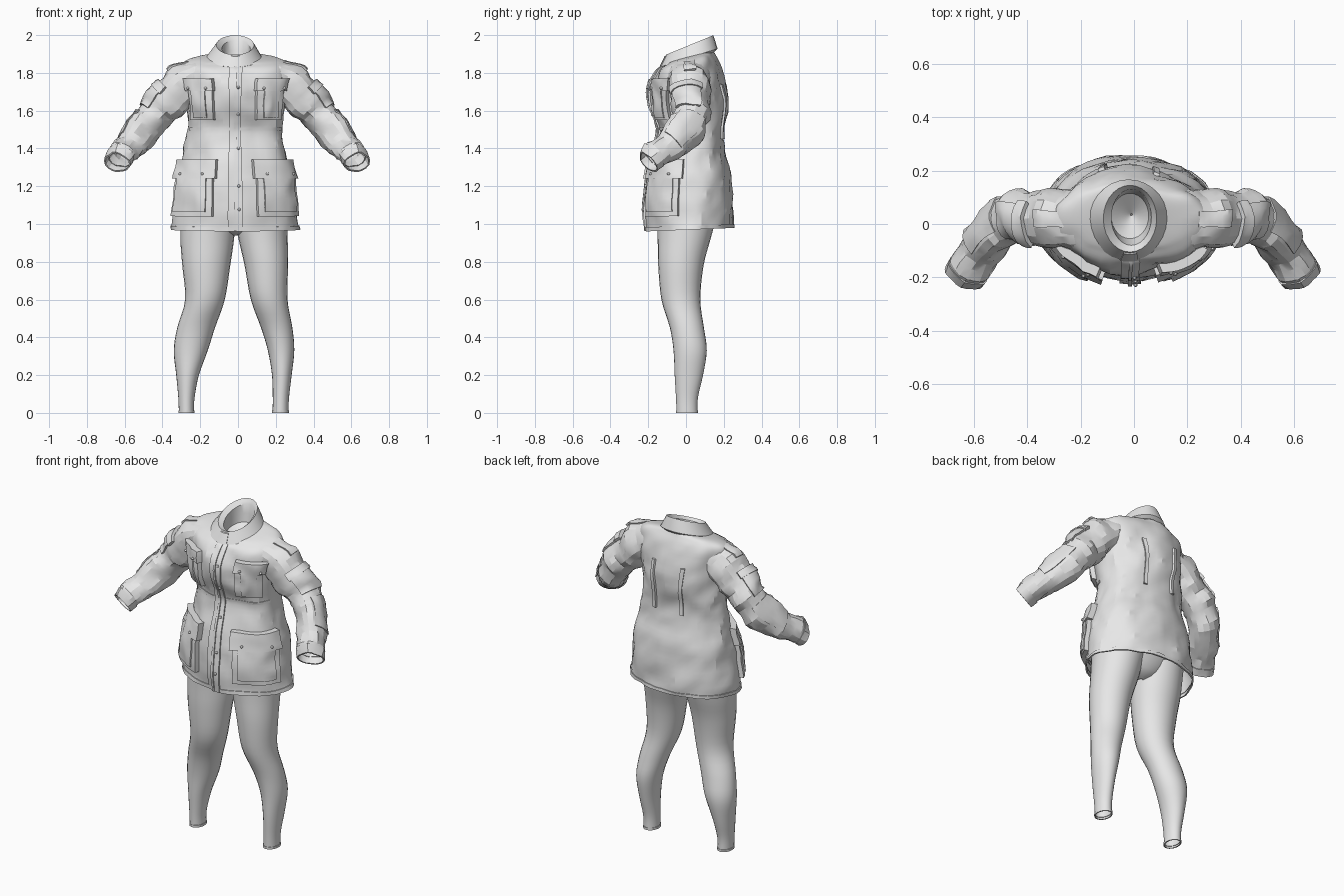
import bpy, bmesh
from math import sin, cos, radians, copysign
from mathutils import Vector, noise

cube = bpy.data.objects.get("Cube")
if cube:
    bpy.data.objects.remove(cube, do_unlink=True)

grey = bpy.data.materials.new("plain_grey")
grey.use_nodes = True
grey.diffuse_color = (0.8, 0.8, 0.8, 1)
grey.node_tree.nodes["Principled BSDF"].inputs["Base Color"].default_value = (0.8, 0.8, 0.8, 1)


def finish(name, bm, angle=30):
    """Turn a bmesh into a shaded object."""
    bmesh.ops.remove_doubles(bm, verts=bm.verts, dist=0.0002)
    bmesh.ops.recalc_face_normals(bm, faces=bm.faces)
    mesh = bpy.data.meshes.new(name)
    bm.to_mesh(mesh)
    bm.free()
    mesh.materials.append(grey)
    obj = bpy.data.objects.new(name, mesh)
    bpy.context.collection.objects.link(obj)
    bpy.ops.object.select_all(action="DESELECT")
    obj.select_set(True)
    bpy.context.view_layer.objects.active = obj
    bpy.ops.object.shade_smooth_by_angle(angle=radians(angle))


def sample(rows, t, curved):
    """Interpolate the rows of a profile at position t."""
    last = len(rows) - 1
    i = min(int(t), last - 1)
    f = t - i
    a, b, c, d = (rows[max(0, min(last, i + k))] for k in (-1, 0, 1, 2))
    if not curved:
        return [q + (r - q) * f for q, r in zip(b, c)]
    return [q + 0.5 * f * (r - p + f * (2 * p - 5 * q + 4 * r - s + f * (3 * (q - r) + s - p)))
            for p, q, r, s in zip(a, b, c, d)]


def surface(rows, upright=True, power=1.0, folds=0.0, grain=(6, 6, 6), mirror=False, curved=True):
    """Function of angle (0 = front, 90 = outer side), position and offset.
    Rows hold centre x, y, z, side radius, front radius and tilt."""
    def point(angle, t, off=0.0):
        x, y, z, rx, ry, tilt = sample(rows, t, curved)
        axis = Vector((0, 0, 1))
        if not upright:
            lo, hi = max(0, t - 0.4), min(len(rows) - 1, t + 0.4)
            axis = (Vector(sample(rows, hi, True)[:3]) - Vector(sample(rows, lo, True)[:3])).normalized()
        front = Vector((0, -1, 0))
        front = (front - axis * front.dot(axis)).normalized()
        side = axis.cross(front)
        s, c = sin(radians(angle)), cos(radians(angle))
        s, c = (copysign(abs(v) ** power, v) for v in (s, c))
        p = Vector((x, y, z)) + side * rx * s + front * ry * c
        if folds:
            q = Vector(a * b for a, b in zip(p, grain))
            q.z += 3 * p.x
            off += folds * (noise.noise(q) + 0.8 * (0.25 - abs(noise.noise(q * 1.7))))
        p += (side * s + front * c) * off
        p.z += tilt * (p.y - y)
        if mirror:
            p.x = -p.x - 0.01
        return p
    point.end = len(rows) - 1
    return point


def tube(name, surf, sides, steps, angle=30):
    """Open shell over a whole surface."""
    bm = bmesh.new()
    count = steps * surf.end
    rings = [[bm.verts.new(surf(360 * k / sides, j / steps)) for k in range(sides)] for j in range(count + 1)]
    for low, high in zip(rings, rings[1:]):
        for k in range(sides):
            n = (k + 1) % sides
            bm.faces.new((low[k], low[n], high[n], high[k]))
    finish(name, bm, angle)


def patch(name, surf, a0, a1, t0, t1, depth, nu=8, nt=8):
    """Raised cloth panel that follows a surface."""
    bm = bmesh.new()

    def vert(i, j):
        rim = i in (0, nu + 2) or j in (0, nt + 2)
        u = min(max(i - 1, 0), nu) / nu
        v = min(max(j - 1, 0), nt) / nt
        return bm.verts.new(surf(a0 + (a1 - a0) * u, t0 + (t1 - t0) * v, -0.004 if rim else depth))
    grid = [[vert(i, j) for j in range(nt + 3)] for i in range(nu + 3)]
    for i in range(nu + 2):
        for j in range(nt + 2):
            bm.faces.new((grid[i][j], grid[i + 1][j], grid[i + 1][j + 1], grid[i][j + 1]))
    finish(name, bm)


def button(name, place):
    bm = bmesh.new()
    bmesh.ops.create_uvsphere(bm, u_segments=10, v_segments=6, radius=0.008)
    bmesh.ops.translate(bm, verts=bm.verts, vec=place)
    finish(name, bm)


# Jacket body
torso_rows = [
    (-.015, .022, .97, .335, .226, .04), (-.015, .021, 1.1, .318, .227, 0),
    (-.015, .025, 1.25, .3, .214, 0), (-.015, .028, 1.38, .272, .19, 0),
    (-.015, .03, 1.5, .25, .178, 0), (-.015, .02, 1.62, .25, .198, 0),
    (-.015, .01, 1.74, .272, .19, 0), (-.012, .015, 1.83, .295, .158, .1),
    (-.012, .025, 1.872, .245, .125, .2), (-.015, .025, 1.89, .12, .115, .28)]
torso = surface(torso_rows, power=0.95, folds=0.02, grain=(6, 7, 5))
tube("jacket_body", torso, 52, 5, 20)


def level(z):
    """Position along the torso at height z."""
    for i, (a, b) in enumerate(zip(torso_rows, torso_rows[1:])):
        if z <= b[2]:
            return i + (z - a[2]) / (b[2] - a[2])


# Hem, waist seam, placket and zip
patch("hem_band", torso, 0, 360, 0, level(1.0), 0.005, 52, 2)
patch("waist_seam", torso, -75, 75, level(1.495), level(1.51), 0.004, 26, 2)
patch("placket", torso, -6, 6, 0.02, level(1.86), 0.01, 4, 40)
patch("zip_strip", torso, -1, 1, 0.02, level(1.86), 0.017, 2, 40)
for z in (1.08, 1.2, 1.4, 1.58, 1.72):
    button("placket_button", torso(3, level(z), 0.012))

# Pockets, flaps and buttons on both sides
for side, word in ((-1, "right"), (1, "left")):
    def panel(part, a0, a1, z0, z1, depth):
        patch(word + "_" + part, torso, side * a0, side * a1, level(z0), level(z1), depth)
    panel("hip_pocket", 20, 76, 1.05, 1.27, 0.026)
    panel("hip_pocket_pleat", 26, 69, 1.07, 1.25, 0.034)
    panel("hip_pocket_flap", 17, 80, 1.24, 1.34, 0.036)
    panel("chest_pocket", 24, 60, 1.55, 1.74, 0.026)
    panel("chest_pocket_pleat", 32, 52, 1.56, 1.72, 0.033)
    panel("chest_pocket_flap", 22, 63, 1.7, 1.77, 0.036)
    panel("back_pleat", 157, 162, 1.45, 1.74, 0.012)
    for a in (30, 64):
        button(word + "_hip_button", torso(side * a, level(1.265), 0.038))
    for a in (30, 55):
        button(word + "_chest_button", torso(side * a, level(1.715), 0.038))

# Sleeves with cuffs, arm pockets and elbow panels
sleeve_rows = [
    (-.19, .015, 1.79, .085, .105, 0), (-.28, .02, 1.74, .112, .112, 0),
    (-.36, .022, 1.66, .106, .105, 0), (-.435, .025, 1.58, .1, .1, 0),
    (-.512, -.008, 1.488, .09, .094, 0), (-.583, -.1, 1.403, .08, .083, 0),
    (-.638, -.2, 1.325, .067, .066, 0)]
for mirrored, word in ((False, "right"), (True, "left")):
    arm = surface(sleeve_rows, upright=False, folds=0.026, grain=(9, 8, 10), mirror=mirrored)
    tube(word + "_sleeve", arm, 20, 4, 20)
    patch(word + "_cuff", arm, 0, 360, 5.6, 6, 0.005, 20, 2)
    patch(word + "_arm_pocket", arm, 35, 120, 1.9, 3.1, 0.01, 6, 6)
    patch(word + "_arm_pocket_flap", arm, 30, 125, 1.7, 2.1, 0.017, 6, 3)
    patch(word + "_elbow_panel", arm, 60, 150, 3.4, 4.8, 0.006, 6, 6)
    patch(word + "_shoulder_strap", arm, 75, 105, 0.3, 1.2, 0.008, 3, 6)

# Folded collar with its lining, tilted towards the front
collar = surface([
    (-.01, .035, 1.8, .004, .004, .3), (-.015, .03, 1.84, .07, .085, .3),
    (-.01, .025, 1.93, .075, .105, .4), (-.015, .02, 1.948, .1, .125, .41),
    (-.02, .015, 1.88, .147, .152, .32), (-.02, .015, 1.87, .13, .135, .3)], curved=False)
tube("collar", collar, 28, 2)
patch("collar_tab", collar, -12, 14, 3.1, 3.95, 0.006, 4, 3)

# Leggings
hips = surface([(-.018, 0, .94, .015, .05, 0), (-.018, 0, .975, .14, .115, 0),
                (-.02, .01, 1.1, .26, .16, 0), (-.02, .02, 1.25, .24, .15, 0)])
tube("hips", hips, 32, 3)
heights = (0, .08, .2, .33, .45, .6, .78, .92, 1.05)
depths = (.005, .005, .015, .022, .005, -.027, -.027, -.01, .005)
fronts = (.055, .058, .075, .088, .09, .103, .12, .14, .16)
shapes = {
    "right": ((-.273, -.273, -.267, -.25, -.222, -.175, -.168, -.163, -.155),
              (.04, .043, .06, .09, .1, .105, .127, .142, .145)),
    "left": ((.225, .227, .232, .228, .205, .165, .15, .133, .12),
             (.042, .043, .052, .07, .083, .097, .115, .13, .14))}
for word, (centres, widths) in shapes.items():
    rows = [row + (0,) for row in zip(centres, depths, heights, widths, fronts)]
    leg = surface(rows)
    tube(word + "_legging", leg, 24, 4, 40)
    patch(word + "_ankle_hem", leg, 0, 360, 0, 0.25, 0.003, 24, 1)
